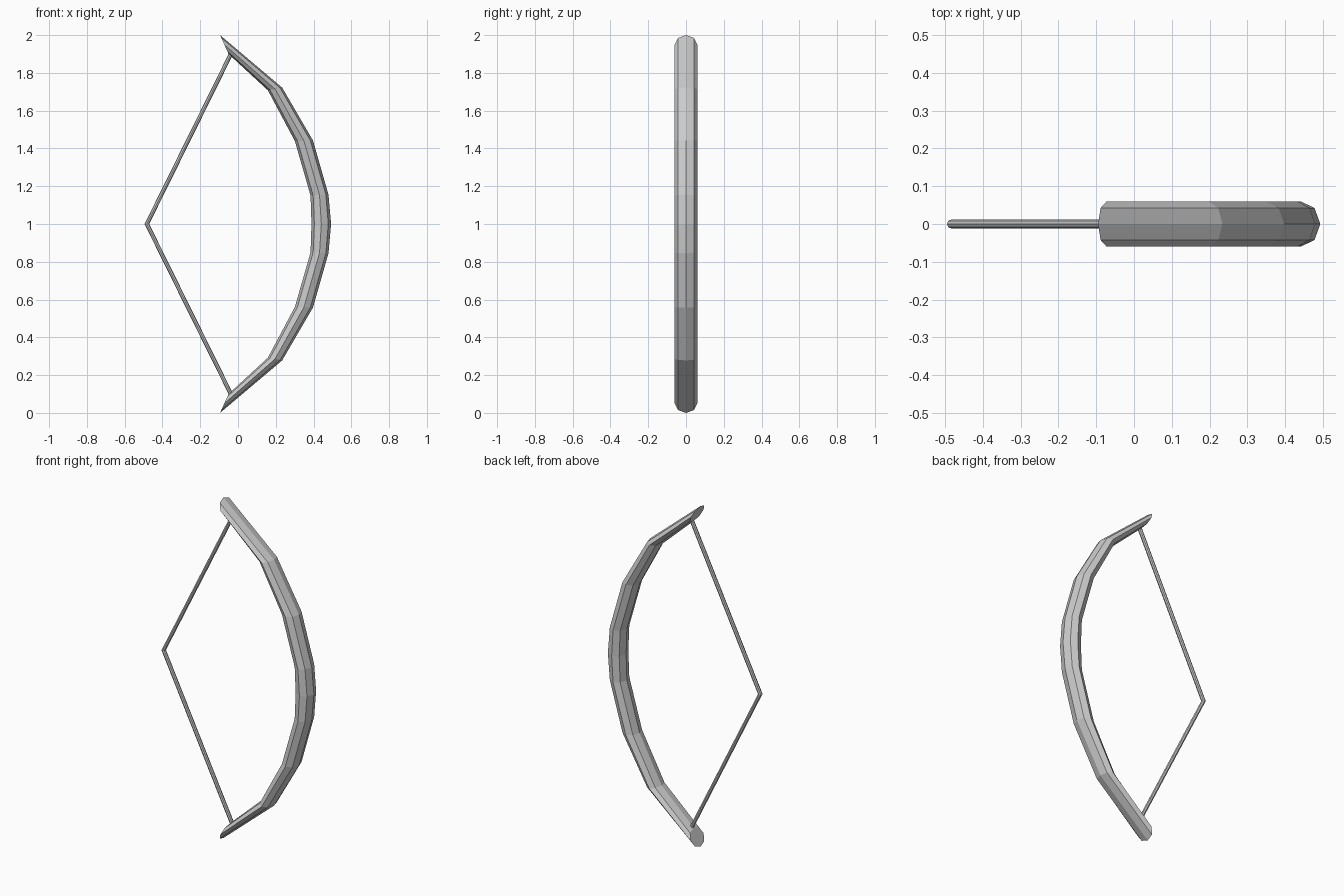
import bpy, bmesh, math

if "Cube" in bpy.data.objects:
    bpy.data.objects.remove(bpy.data.objects["Cube"])


def sweep(name, stations, ry, sides=8):
    """Capped tube; each station is the ring's outer and inner point in the xz plane."""
    # mirror the upper half below the middle station (z = 1)
    lower = [((a, 2 - b), (c, 2 - d)) for (a, b), (c, d) in stations[:-1]]
    stations = stations + lower[::-1]
    bm = bmesh.new()
    rings = []
    for (ox, oz), (ix, iz) in stations:
        cx, cz = (ox + ix) / 2, (oz + iz) / 2
        ring = []
        for k in range(sides):
            t = 2 * math.pi * k / sides
            c, s = math.cos(t), math.sin(t)
            ring.append(bm.verts.new((cx + (ox - cx) * c, ry * s, cz + (oz - cz) * c)))
        rings.append(ring)
    for a, b in zip(rings, rings[1:]):
        for k in range(sides):
            j = (k + 1) % sides
            bm.faces.new((a[k], a[j], b[j], b[k]))
    bm.faces.new(rings[0])
    bm.faces.new(rings[-1][::-1])
    bmesh.ops.recalc_face_normals(bm, faces=bm.faces)
    mesh = bpy.data.meshes.new(name)
    bm.to_mesh(mesh)
    bm.free()
    obj = bpy.data.objects.new(name, mesh)
    bpy.context.collection.objects.link(obj)
    return obj


# curved wooden limb, tip to grip
sweep("bow_limb", [
    ((-0.095, 2.0), (-0.05, 1.90)),
    ((0.234, 1.722), (0.158, 1.708)),
    ((0.397, 1.442), (0.301, 1.439)),
    ((0.479, 1.155), (0.384, 1.151)),
    ((0.493, 1.0), (0.389, 1.0)),
], 0.06)

# drawn string, limb tip to nocking point
sweep("bow_string", [
    ((-0.048, 1.904), (-0.028, 1.894)),
    ((-0.495, 1.0), (-0.470, 1.0)),
], 0.012)
